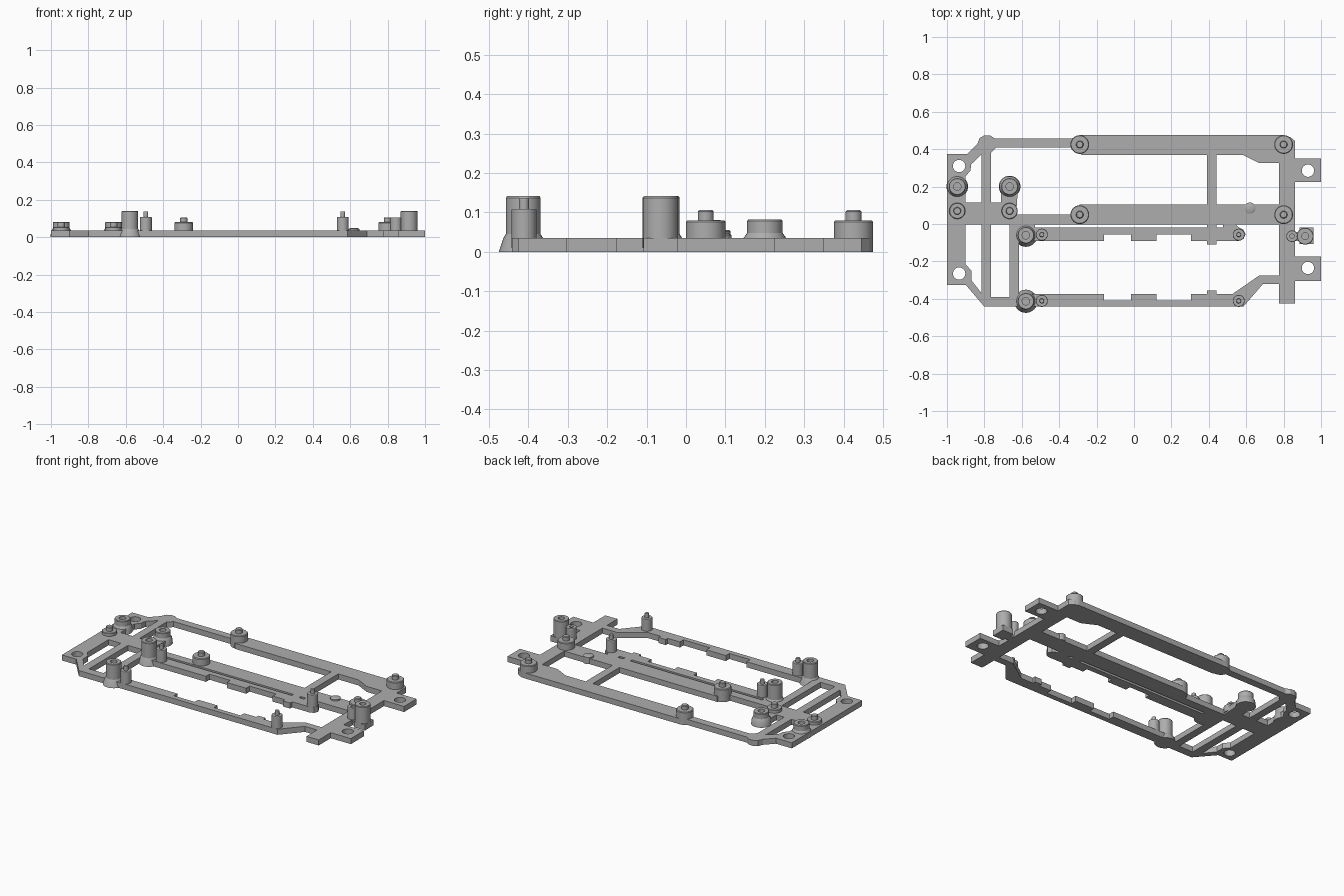
import bpy, bmesh, math

if "Cube" in bpy.data.objects:
    bpy.data.objects.remove(bpy.data.objects["Cube"])

grey = bpy.data.materials.new("light_grey_plastic")
grey.diffuse_color = (0.42, 0.42, 0.42, 1)
grey.use_nodes = True
grey.node_tree.nodes["Principled BSDF"].inputs["Base Color"].default_value = grey.diffuse_color
T = 0.035  # frame thickness


def circle(x, y, r, n=28):
    return [(x + r * math.cos(2 * math.pi * i / n), y + r * math.sin(2 * math.pi * i / n)) for i in range(n)]


def rect(x0, y0, x1, y1):
    return [(x0, y0), (x1, y0), (x1, y1), (x0, y1)]


def plate(name, loops):
    """Flat plate with cut-outs, from closed outlines."""
    cu = bpy.data.curves.new(name, 'CURVE')
    cu.dimensions, cu.fill_mode, cu.extrude = '2D', 'BOTH', T / 2
    for pts in loops:
        sp = cu.splines.new('POLY')
        sp.points.add(len(pts) - 1)
        for p, (x, y) in zip(sp.points, pts):
            p.co = (x, y, 0, 1)
        sp.use_cyclic_u, sp.use_smooth = True, False
    tmp = bpy.data.objects.new(name + "_outline", cu)
    bpy.context.collection.objects.link(tmp)
    me = bpy.data.meshes.new_from_object(tmp.evaluated_get(bpy.context.evaluated_depsgraph_get()))
    bpy.data.objects.remove(tmp)
    me.materials.clear()
    me.materials.append(grey)
    ob = bpy.data.objects.new(name, me)
    ob.location.z = T / 2
    bpy.context.collection.objects.link(ob)


def lathe(name, spots, profile, n=32):
    """Turned part (radius, height) repeated at each spot."""
    bm = bmesh.new()
    for x, y in spots:
        rings = []
        for r, z in profile:
            if r == 0:
                rings.append([bm.verts.new((x, y, z))])
            else:
                rings.append([bm.verts.new((px, py, z)) for px, py in circle(x, y, r, n)])
        for a, b in zip(rings, rings[1:]):
            for i in range(n):
                j = (i + 1) % n
                if len(a) == 1:
                    bm.faces.new((a[0], b[j], b[i]))
                elif len(b) == 1:
                    bm.faces.new((a[i], a[j], b[0]))
                else:
                    bm.faces.new((a[i], a[j], b[j], b[i]))
    me = bpy.data.meshes.new(name)
    bm.to_mesh(me)
    bm.free()
    me.materials.append(grey)
    ob = bpy.data.objects.new(name, me)
    bpy.context.collection.objects.link(ob)
    bpy.context.view_layer.objects.active = ob
    ob.select_set(True)
    bpy.ops.object.shade_smooth_by_angle(angle=math.radians(30))
    ob.select_set(False)


# Outer outline of the frame
outer = [(-1, .375), (-.89, .375), (-.837, .43), (-.825, .46), (-.8, .474), (-.77, .474), (-.745, .458),
         (-.33, .458), (-.29, .475), (.8, .475), (.835, .465), (.86, .445),
         (.86, .35), (1, .35), (1, .225), (.86, .225), (.86, -.045), (.885, -.045), (.885, -.02),
         (.96, -.02), (.96, -.108), (.885, -.108), (.885, -.09), (.86, -.09),
         (.86, -.175), (1, -.175), (1, -.305), (.86, -.305), (.86, -.425), (.775, -.425),
         (.775, -.32), (.69, -.32), (.585, -.442), (-.8, -.442), (-.9, -.325), (-1, -.325)]

# Lower bay: notched edge on the middle rail, mirrored onto the front rail
rail = [(-.615, -.09)]
for x0, x1, y in ((-.16, -.015, -.055), (.12, .305, -.055), (.39, .44, -.11)):
    rail += [(x0, -.09), (x0, y), (x1, y), (x1, -.09)]
lower_bay = rail + [(.56, -.09), (.585, -.08), (.597, -.055), (.585, -.03), (.56, -.018), (.545, -.003), (.775, -.003),
                    (.775, -.275), (.67, -.275), (.525, -.375)]
lower_bay += [(x, -.465 - y) for x, y in reversed(rail)]

# Other openings
upper_bay = [(-.765, .115), (-.765, .38), (-.735, .41), (-.335, .41), (-.28, .37), (.39, .37), (.39, .105),
             (-.29, .105), (-.33, .05), (-.63, .05), (-.62, .2), (-.71, .2), (-.71, .115)]
right_bay = [(.44, .105), (.44, .37), (.58, .37), (.67, .325), (.775, .325), (.775, .105)]
left_upper = [(-.9, .115), (-.9, .255), (-.875, .285), (-.87, .32), (-.815, .372), (-.815, .115)]
left_lower = [(-.9, -.003), (-.815, -.003), (-.815, -.37), (-.87, -.3), (-.87, -.25), (-.9, -.215)]

screw_holes = [circle(x, y, .033) for x, y in ((-.935, .31), (-.935, -.265), (.93, .285), (.93, -.235))]
plate("chassis_frame", [outer, lower_bay, upper_bay, right_bay, left_upper, left_lower,
                        rect(-.765, -.39, -.665, -.003), rect(-.53, -.02, .39, -.003),
                        rect(.44, -.02, .475, -.003)] + screw_holes)

# Wide bosses with locating pins
lathe("pin_bosses", [(x, y) for x in (-.29, .8) for y in (.05, .425)],
      [(0, 0), (.05, 0), (.05, .076), (.046, .08), (.02, .08), (.02, .102), (.016, .106), (0, .106)])

# Flared rear-left sockets, and lower stepped studs beside them
lathe("flared_sockets", [(-.945, .2), (-.665, .2)],
      [(0, 0), (.058, 0), (.054, T), (.045, .048), (.045, .078), (.042, .082), (.02, .082), (.02, .045), (0, .045)])
lathe("stepped_studs", [(-.945, .07), (-.665, .07)],
      [(0, .01), (.043, .01), (.043, .052), (.04, .055), (.02, .055), (.02, .078), (.017, .081), (0, .081)])

# Tall hollow posts
lathe("tall_posts", [(-.578, -.06), (-.578, -.413)],
      [(0, 0), (.062, 0), (.05, T), (.044, .045), (.044, .137), (.041, .141), (.02, .141), (.02, .06), (0, .06)])
lathe("end_post", [(.915, -.065)],
      [(0, .01), (.045, .01), (.045, .137), (.042, .141), (.018, .141), (.018, .06), (0, .06)])
lathe("end_short_post", [(.845, -.065)],
      [(0, .01), (.031, .01), (.031, .103), (.029, .106), (.012, .106), (.012, .05), (0, .05)])

# Slim pegs on the rails
lathe("rail_pegs", [(x, y) for x in (-.493, .56) for y in (-.057, -.411)],
      [(0, .01), (.032, .01), (.032, .106), (.03, .109), (.013, .109), (.013, .133), (.011, .136), (0, .136)])

# Small bump on the centre rail
lathe("rail_bump", [(.62, .085)], [(0, 0), (.03, 0), (.03, .043), (.02, .048), (0, .048)])
